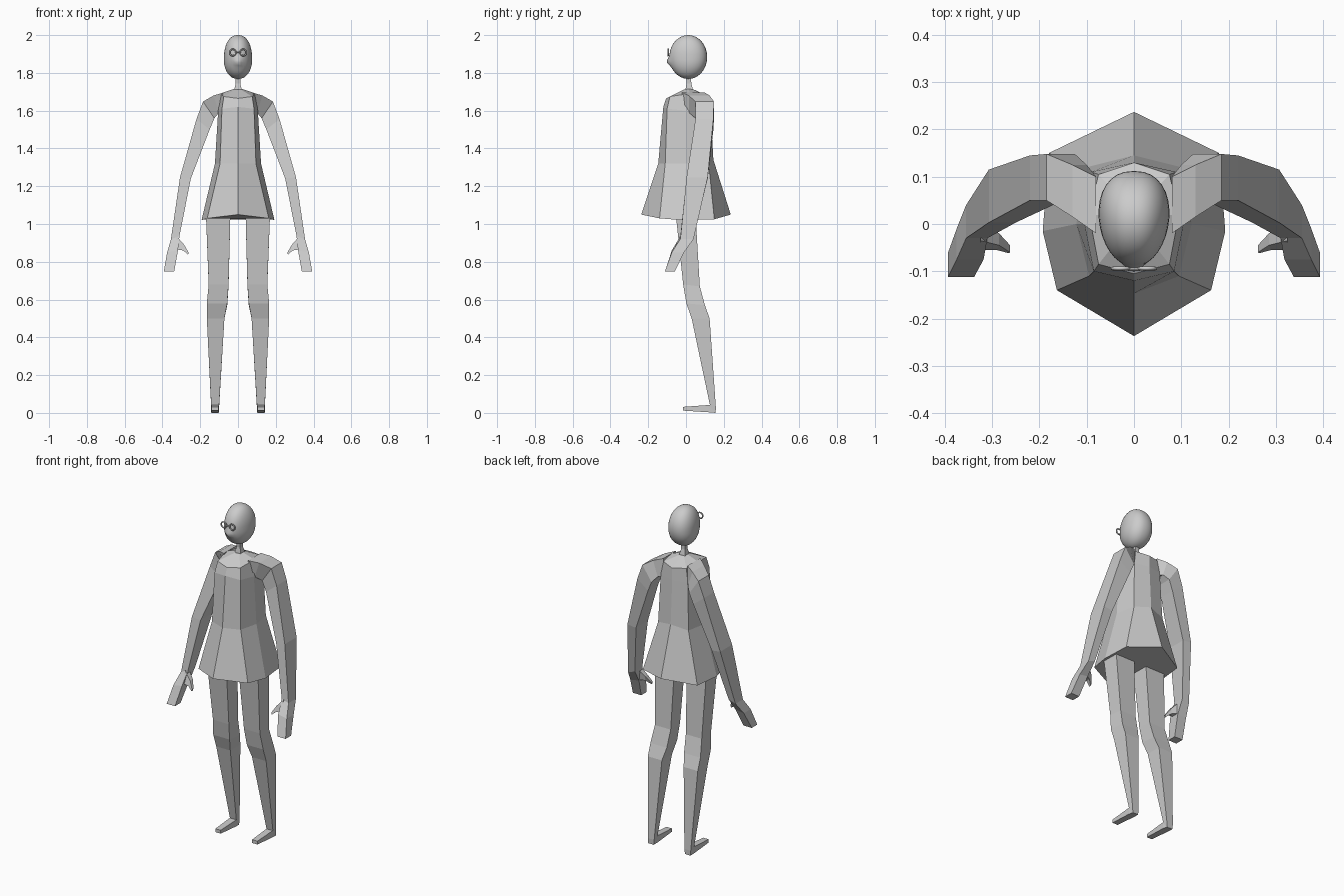
import bpy, bmesh, math

if "Cube" in bpy.data.objects:
    bpy.data.objects.remove(bpy.data.objects["Cube"])


def add_object(name, bm, mirror=False, smooth=False):
    bmesh.ops.recalc_face_normals(bm, faces=bm.faces)
    mesh = bpy.data.meshes.new(name)
    bm.to_mesh(mesh)
    bm.free()
    for p in mesh.polygons:
        p.use_smooth = smooth
    ob = bpy.data.objects.new(name, mesh)
    bpy.context.collection.objects.link(ob)
    if mirror:
        ob.modifiers.new("mirror", 'MIRROR').use_axis[0] = True
    return ob


def loft(name, rings, mirror=False):
    """Skin a list of equal-length point rings and cap both ends."""
    bm = bmesh.new()
    vs = [[bm.verts.new(p) for p in r] for r in rings]
    n = len(rings[0])
    for a, b in zip(vs, vs[1:]):
        for i in range(n):
            j = (i + 1) % n
            bm.faces.new((a[i], a[j], b[j], b[i]))
    bm.faces.new(vs[0])
    bm.faces.new(vs[-1])
    return add_object(name, bm, mirror)


def octagon(half):
    """Complete a front-to-back half outline of five points to both sides."""
    return half + [(-x, y, z) for x, y, z in half[3:0:-1]]


# Tunic with collar
tunic = [
    [(0, -.237, 1.05), (.163, -.14, 1.03), (.193, -.015, 1.02), (.18, .15, 1.025), (0, .237, 1.05)],
    [(0, -.147, 1.32), (.095, -.11, 1.32), (.122, 0, 1.32), (.10, .12, 1.32), (0, .145, 1.34)],
    [(0, -.12, 1.62), (.085, -.10, 1.61), (.105, 0, 1.60), (.09, .11, 1.60), (0, .13, 1.60)],
    [(0, -.105, 1.665), (.075, -.085, 1.675), (.095, .02, 1.69), (.075, .105, 1.68), (0, .13, 1.67)],
    [(0, -.015, 1.71), (.015, -.01, 1.712), (.022, .015, 1.715), (.015, .04, 1.712), (0, .045, 1.71)],
]
loft("tunic", [octagon(r) for r in tunic])

# Neck
loft("neck", [[(-w, y0, z), (w, y0, z), (w, y1, z), (-w, y1, z)]
              for w, y0, y1, z in [(.022, -.005, .04, 1.70), (.012, .003, .028, 1.745),
                                   (.013, -.002, .026, 1.80)]])

# Arms with hands: outer x, z, inner x, z, front y, back y
arm = [
    (.08, 1.695, .08, 1.59, -.02, .10),
    (.13, 1.68, .10, 1.59, .015, .125),
    (.185, 1.648, .125, 1.56, .05, .148),
    (.22, 1.555, .15, 1.50, .05, .145),
    (.307, 1.247, .25, 1.24, .003, .115),
    (.355, .92, .31, .935, -.03, .04),
    (.375, .85, .318, .86, -.075, -.01),
    (.393, .748, .338, .748, -.112, -.06),
]
loft("arm", [[(ox, yf, oz), (ox, yb, oz), (ix, yb, iz), (ix, yf, iz)]
             for ox, oz, ix, iz, yf, yb in arm], mirror=True)

# Thumbs
loft("thumb", [
    [(.325, -.035, .935), (.325, 0, .935), (.325, -.01, .865), (.325, -.055, .865)],
    [(.285, -.045, .89), (.285, -.02, .89), (.29, -.03, .86), (.29, -.055, .86)],
    [(.262, -.06, .85), (.262, -.045, .85), (.264, -.05, .838), (.264, -.062, .838)],
], mirror=True)

# Legs: inner x, outer x, front y, front z, back y, back z
leg = [
    (.04, .17, -.055, 1.06, .05, 1.06),
    (.05, .155, -.015, .68, .073, .67),
    (.057, .165, .002, .58, .10, .57),
    (.072, .165, .03, .50, .125, .50),
    (.10, .142, .127, .04, .158, .03),
    (.103, .14, .125, .006, .157, 0),
]
loft("leg", [[(x0, yf, zf), (x1, yf, zf), (x1, yb, zb), (x0, yb, zb)]
             for x0, x1, yf, zf, yb, zb in leg], mirror=True)

# Feet
loft("foot", [[(x0, y, z0), (x1, y, z0), (x1, y, z1), (x0, y, z1)]
              for x0, x1, y, z0, z1 in [(.103, .14, .155, 0, .03), (.10, .142, .125, .003, .042),
                                        (.104, .139, -.015, .012, .032)]], mirror=True)

# Head: rounded egg, narrower face, small nose bump
bm = bmesh.new()
bmesh.ops.create_uvsphere(bm, u_segments=32, v_segments=24, radius=1)
for v in bm.verts:
    x, y, z = v.co
    nose = math.exp(-((z + .22) / .16) ** 2 - (x / .22) ** 2) if y < 0 else 0
    jaw = 1.0 + .12 * max(0, -z) * (1 - z * z)
    face = 1.0 + .10 * y
    hx = math.copysign(abs(x) ** .85, x) * .074 * face * jaw
    hy = .012 + y * .1 - .018 * nose
    v.co = (hx, hy, 1.884 + z * .116)
add_object("head", bm, smooth=True)

# Spectacles: two rims and a bridge
for side in (-1, 1):
    bpy.ops.mesh.primitive_torus_add(location=(side * .028, -.094, 1.908),
                                     rotation=(math.pi / 2, 0, 0),
                                     major_radius=.017, minor_radius=.004,
                                     major_segments=20, minor_segments=8)
    bpy.context.object.name = "spectacle_rim"
    bpy.ops.object.shade_smooth()
bpy.ops.mesh.primitive_cylinder_add(vertices=8, radius=.0035, depth=.026,
                                    location=(0, -.096, 1.91),
                                    rotation=(0, math.pi / 2, 0))
bpy.context.object.name = "spectacle_bridge"
